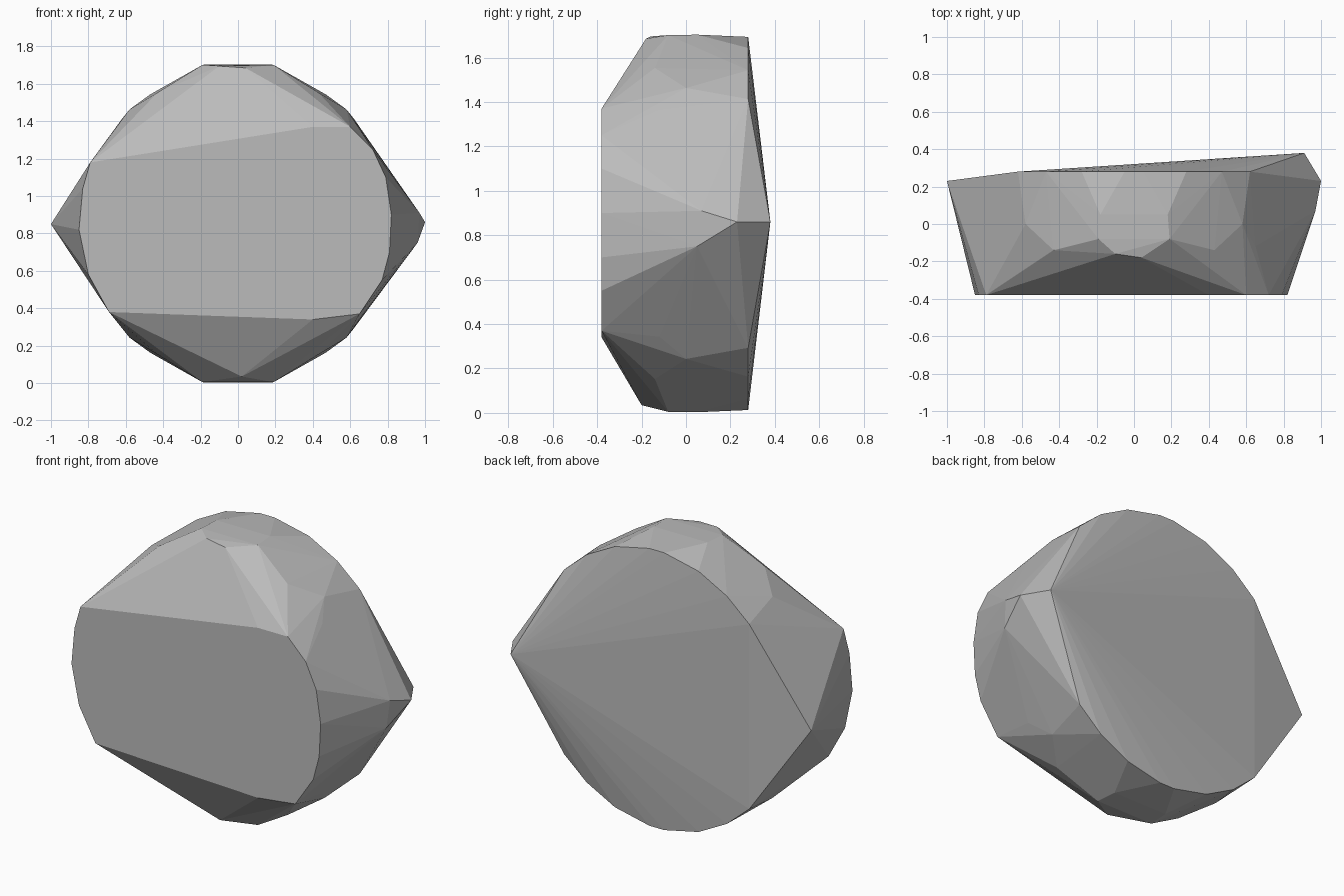
import bpy
import bmesh

# Remove the default object
default_cube = bpy.data.objects.get("Cube")
if default_cube:
    bpy.data.objects.remove(default_cube, do_unlink=True)

MIDDLE = 0.853   # height of the horizontal mirror plane
FRONT = -0.38    # depth of the flat front face
BACK = 0.28      # depth of the shallow back rim


def make_material(name, colour):
    material = bpy.data.materials.new(name)
    material.use_nodes = True
    material.diffuse_color = colour
    shader = material.node_tree.nodes["Principled BSDF"]
    shader.inputs["Base Color"].default_value = colour
    return material


def mirror_quarter(quarter):
    """Repeat (x, y, height) corners left and right, above and below."""
    return [(side * x, y, MIDDLE + end * height)
            for x, y, height in quarter
            for side in (-1, 1)
            for end in (-1, 1)]


def build_faceted_solid(name, corners, material):
    """Wrap the corners in a tight, flat-faced convex skin."""
    bm = bmesh.new()
    for corner in corners:
        bm.verts.new(corner)
    hull = bmesh.ops.convex_hull(bm, input=bm.verts[:])
    unused = {item for key in ("geom_interior", "geom_unused")
              for item in hull[key] if isinstance(item, bmesh.types.BMVert)}
    bmesh.ops.delete(bm, geom=list(unused), context="VERTS")
    bmesh.ops.recalc_face_normals(bm, faces=bm.faces[:])
    mesh = bpy.data.meshes.new(name)
    bm.to_mesh(mesh)
    bm.free()
    mesh.materials.append(material)
    stone = bpy.data.objects.new(name, mesh)
    bpy.context.collection.objects.link(stone)
    return stone


# Flat front face outline, as x and z
front_outline = [
    (-.85, .82), (-.83, 1.04), (-.79, 1.18), (.4, 1.37), (.6, 1.37),
    (.72, 1.25), (.79, 1.1), (.82, .9), (.81, .7), (.77, .55),
    (.65, .37), (.4, .34), (-.69, .38), (-.8, .58),
]
front_face = [(x, FRONT, z) for x, z in front_outline]

# Widest ring of chipped facets around the middle of the depth
shoulder_ring = mirror_quarter([
    (.19, -.08, .848), (.18, .05, .85), (.43, -.14, .7),
    (.58, 0, .61), (.65, -.12, .51),
])

# Rounded rim of the back
back_rim = mirror_quarter([
    (.05, BACK, .84), (.28, BACK, .79), (.47, BACK, .69), (.62, BACK, .56),
])

# Pointed sides, with the raised back peak on the left
side_points = [
    (-1, .23, .85), (1, .23, .86), (.91, .38, .86),
    (.97, .07, .91), (.96, .05, .75),
]

# Small chips at the top and bottom
end_chips = [(-.1, -.16, 1.695), (.04, -.18, 1.685), (.02, -.2, .035)]

stone_grey = make_material("stone grey", (.5, .5, .5, 1))
build_faceted_solid(
    "faceted_stone",
    front_face + shoulder_ring + back_rim + side_points + end_chips,
    stone_grey,
)
